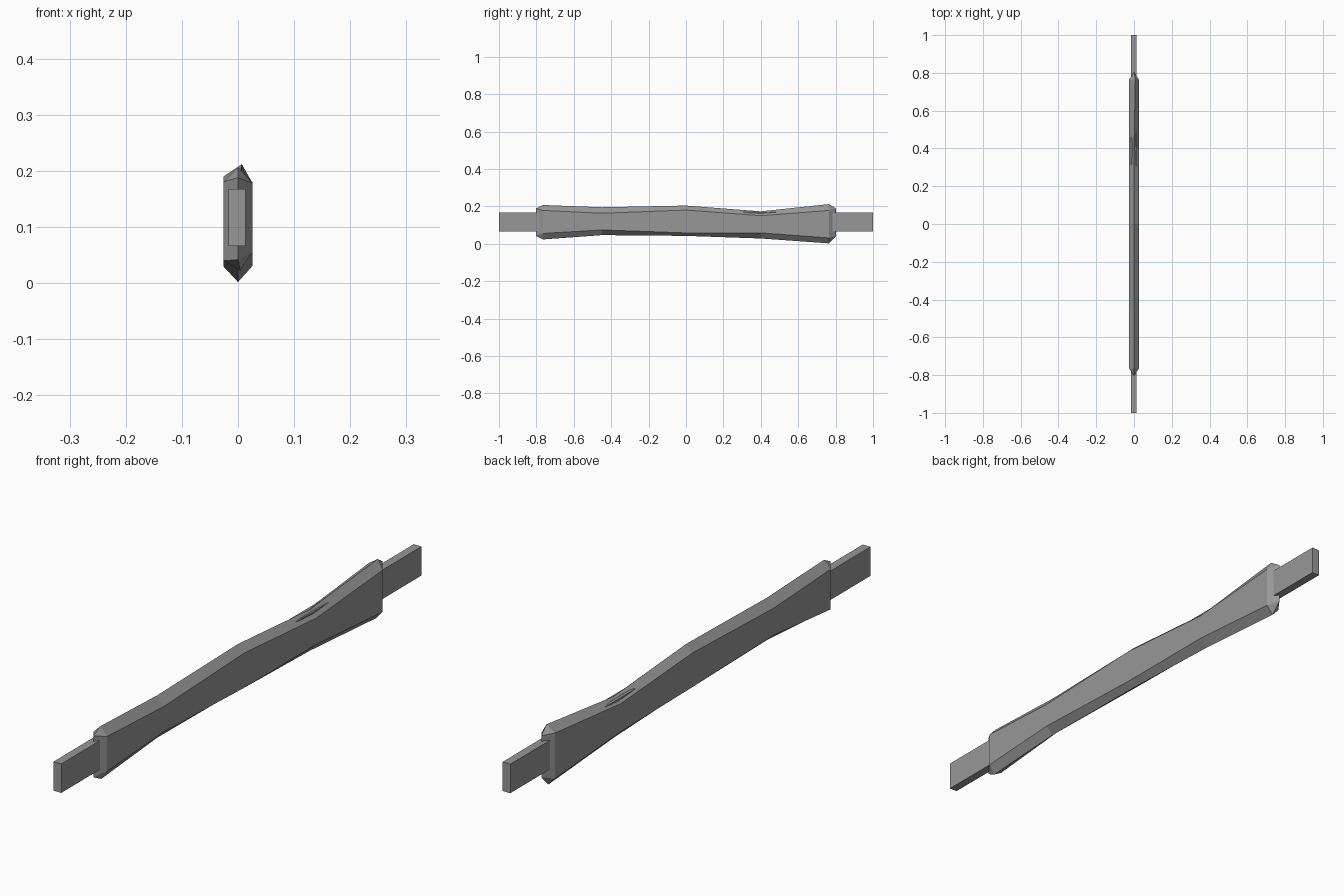
import bpy
import bmesh

cube = bpy.data.objects.get("Cube")
if cube:
    bpy.data.objects.remove(cube, do_unlink=True)

grey = bpy.data.materials.new("plain_grey")
grey.use_nodes = True
grey.diffuse_color = (0.31, 0.31, 0.31, 1)
grey.node_tree.nodes["Principled BSDF"].inputs["Base Color"].default_value = grey.diffuse_color


def make_object(name, bm):
    bmesh.ops.recalc_face_normals(bm, faces=bm.faces)
    mesh = bpy.data.meshes.new(name)
    bm.to_mesh(mesh)
    bm.free()
    mesh.materials.append(grey)
    obj = bpy.data.objects.new(name, mesh)
    bpy.context.collection.objects.link(obj)
    return obj


# Hexagonal plank sections: y, ridge x, ridge z, left and right upper edge z,
# left and right lower edge z, keel x, keel z
W = 0.026
stations = [
    (-0.765, 0.0, 0.207, 0.178, 0.181, 0.055, 0.040, 0.004, 0.023),
    (-0.45, 0.0, 0.195, 0.163, 0.165, 0.074, 0.070, 0.0, 0.046),
    (0.0, 0.0, 0.204, 0.180, 0.180, 0.058, 0.060, 0.0, 0.042),
    (0.40, 0.0, 0.173, 0.150, 0.154, 0.058, 0.055, 0.0, 0.028),
    (0.765, 0.007, 0.212, 0.178, 0.190, 0.031, 0.030, 0.0, 0.002),
]
bm = bmesh.new()
rings = []
for y, rx, rz, ul, ur, ll, lr, kx, kz in stations:
    points = [(rx, rz), (W, ul), (W, ll), (kx, kz), (-W, lr), (-W, ur)]
    rings.append([bm.verts.new((x, y, z)) for x, z in points])
for a, b in zip(rings, rings[1:]):
    for i in range(6):
        j = (i + 1) % 6
        bm.faces.new((a[i], a[j], b[j], b[i]))

# Wedge ends meeting on a vertical edge
for ring, y in ((rings[0], -0.803), (rings[-1], 0.803)):
    top = bm.verts.new((0, y, 0.188))
    low = bm.verts.new((0, y, 0.042))
    for upper, lower in ((ring[1], ring[2]), (ring[5], ring[4])):
        bm.faces.new((ring[0], upper, top))
        bm.faces.new((upper, lower, low, top))
        bm.faces.new((lower, ring[3], low))
plank = make_object("plank", bm)

# Slim chips along the top ridge
for side, label in ((1, "left"), (-1, "right")):
    bm = bmesh.new()
    bmesh.ops.create_icosphere(bm, subdivisions=1, radius=1)
    for v in bm.verts:
        v.co = (side * 0.011 + v.co.x * 0.004, 0.37 + v.co.y * 0.14,
                0.167 + v.co.z * 0.004)
    cutter = make_object(label + "_chip_cutter", bm)
    cutter.hide_render = True
    cutter.hide_viewport = True
    cutter.display_type = 'WIRE'
    cut = plank.modifiers.new(label + "_chip", 'BOOLEAN')
    cut.operation = 'DIFFERENCE'
    cut.solver = 'EXACT'
    cut.object = cutter

# Flat bar running through the plank, showing at both ends
bm = bmesh.new()
bmesh.ops.create_cube(bm, size=1)
for v in bm.verts:
    v.co = (-0.002 + v.co.x * 0.03, v.co.y * 2, 0.117 + v.co.z * 0.102)
make_object("core_bar", bm)
